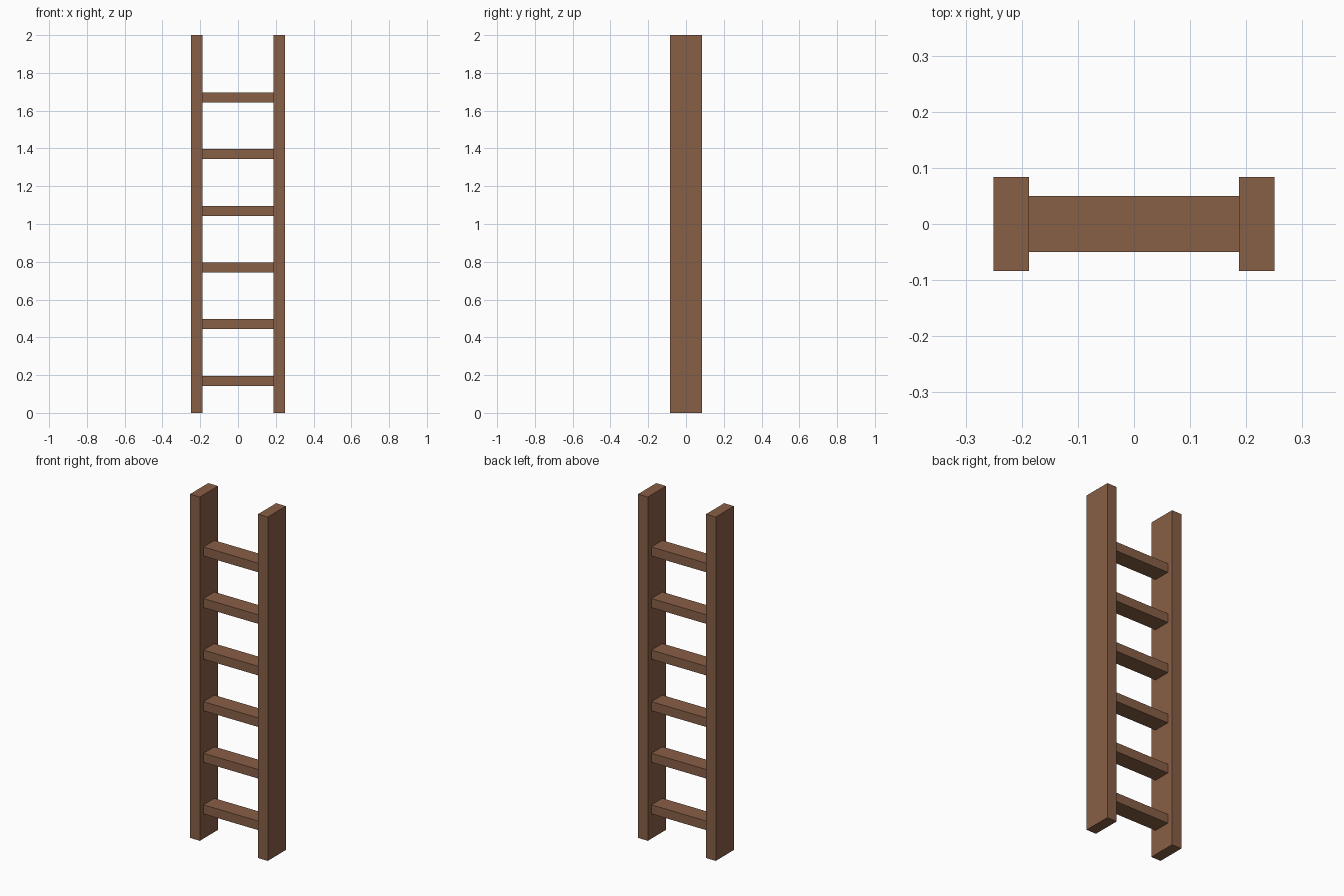
import bpy

cube = bpy.data.objects.get("Cube")
if cube:
    bpy.data.objects.remove(cube, do_unlink=True)

# Brown wood
wood = bpy.data.materials.new("brown_wood")
wood.use_nodes = True
wood.diffuse_color = (0.25, 0.115, 0.061, 1)
wood.node_tree.nodes["Principled BSDF"].inputs["Base Color"].default_value = wood.diffuse_color


def box(name, size, location):
    bpy.ops.mesh.primitive_cube_add(size=1, location=location)
    obj = bpy.context.object
    obj.name = name
    obj.scale = size
    bpy.ops.object.transform_apply(location=False, rotation=False, scale=True)
    obj.data.materials.append(wood)
    return obj


HEIGHT, WIDTH, RAIL = 2.0, 0.5, 0.063
RUNG_COUNT, RUNG_STEP, FIRST_RUNG = 6, 0.3, 0.17

# Upright side rails
for side, sign in (("left", 1), ("right", -1)):
    box(f"{side}_rail", (RAIL, 0.167, HEIGHT), (sign * (WIDTH - RAIL) / 2, 0, HEIGHT / 2))

# Rungs spanning between the rails
for i in range(RUNG_COUNT):
    box(f"rung_{i + 1}", (WIDTH - 2 * RAIL, 0.1, 0.053), (0, 0, FIRST_RUNG + i * RUNG_STEP))
